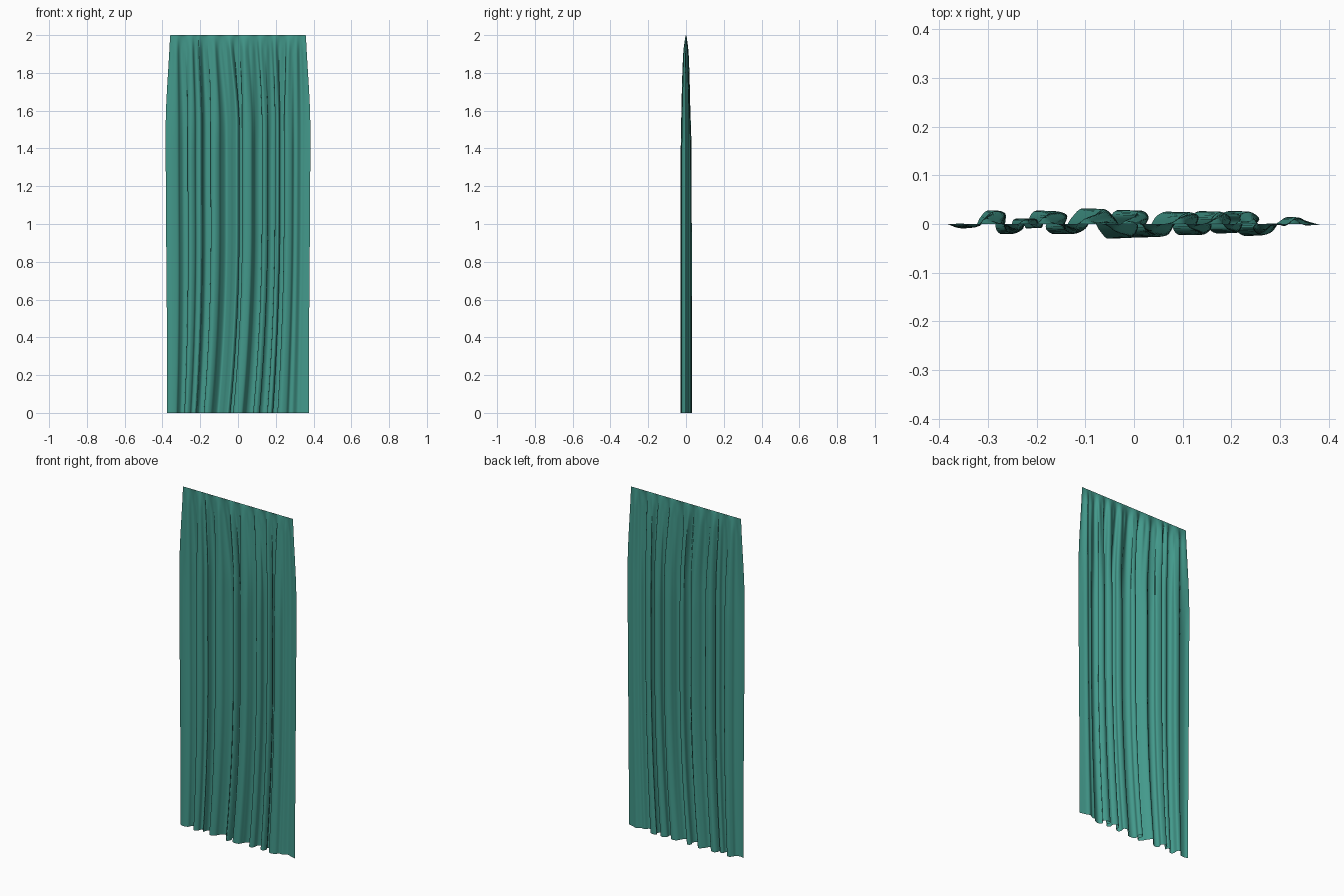
import bpy
import bmesh
import math
from mathutils import Vector

HEIGHT = 2.0
ROWS = 64
STEPS = 7          # samples between neighbouring fold points
TOP_HALF = 0.357   # half width of the gathered top edge

# Fold line of the hanging cloth seen from above, in thousandths
FOLDS = [(-383, 0), (-360, -8), (-325, -4), (-312, 12), (-295, 25), (-274, 20),
         (-274, -8), (-260, -19), (-240, -10), (-232, 8), (-212, 9), (-203, -8),
         (-193, 16), (-178, 25), (-152, 17), (-158, -8), (-139, -19), (-116, -10),
         (-102, 10), (-78, 29), (-56, 12), (-40, -12), (-22, -27), (-8, -8),
         (-14, 16), (0, 26), (14, 14), (6, -10), (22, -24), (52, -22), (66, -4),
         (78, 14), (98, 23), (118, 15), (112, -8), (126, -21), (144, -10),
         (146, 12), (165, 24), (186, 12), (184, -10), (202, -17), (212, 2),
         (206, 18), (228, 24), (248, 10), (234, -8), (250, -22), (275, -16),
         (290, 0), (308, 0), (330, 13), (352, 6), (383, -2)]


def smoothstep(low, high, value):
    t = min(max((value - low) / (high - low), 0.0), 1.0)
    return t * t * (3 - 2 * t)


def smooth_path(points, steps):
    """Catmull-Rom curve through the points."""
    pts = [Vector(p) / 1000 for p in points]
    pts = [pts[0]] + pts + [pts[-1]]
    path = []
    for a, b, c, d in zip(pts, pts[1:], pts[2:], pts[3:]):
        for i in range(steps):
            t = i / steps
            path.append(0.5 * (2 * b + (c - a) * t
                               + (2 * a - 5 * b + 4 * c - d) * t ** 2
                               + (3 * b - a - 3 * c + d) * t ** 3))
    path.append(pts[-1])
    return path


def length_fractions(path):
    """Share of the cloth's length reached at each sample."""
    total = [0.0]
    for a, b in zip(path, path[1:]):
        total.append(total[-1] + (b - a).length)
    return [t / total[-1] for t in total]


def cloth_point(fold, share, z):
    """Gathered flat at the top, folded below, drifting sideways at the hem."""
    drop = HEIGHT - z
    spread = smoothstep(-0.12, 0.5, drop) if drop > 0 else 0.0
    depth = math.sqrt(min(drop / 0.6, 1.0)) * (1 + 0.1 * (1 - z / HEIGHT))
    gathered = TOP_HALF * (2 * share - 1)
    hung = fold.x * (1 - 0.022 * smoothstep(0.5, 2.0, drop))
    middle = 1 - (fold.x / 0.383) ** 2
    drift = 0.016 * middle * (1 - 3 * max(1 - z, 0) ** 2)
    x = gathered + (hung + drift - gathered) * spread
    # Fine pleats under the top edge fade into the large folds
    pleat = 0.004 * math.sin(share * 36 * math.pi)
    pleat *= smoothstep(0, 0.1, drop) * (1 - smoothstep(0.1, 0.7, drop))
    return Vector((x, fold.y * depth + pleat, z))


# Curtain sheet, with rows packed closer near the top
path = smooth_path(FOLDS, STEPS)
shares = length_fractions(path)
bm = bmesh.new()
rows = []
for r in range(ROWS + 1):
    z = HEIGHT * (1 - (r / ROWS) ** 1.7)
    rows.append([bm.verts.new(cloth_point(p, s, z)) for p, s in zip(path, shares)])
for upper, lower in zip(rows, rows[1:]):
    for i in range(len(path) - 1):
        bm.faces.new((upper[i], lower[i], lower[i + 1], upper[i + 1]))

cube = bpy.data.objects.get("Cube")
if cube:
    bpy.data.objects.remove(cube, do_unlink=True)

mesh = bpy.data.meshes.new("curtain")
bm.to_mesh(mesh)
bm.free()
curtain = bpy.data.objects.new("curtain", mesh)
bpy.context.collection.objects.link(curtain)

# Teal fabric
fabric = bpy.data.materials.new("teal_fabric")
fabric.use_nodes = True
teal = (0.056, 0.32, 0.26, 1)
fabric.diffuse_color = teal
fabric.node_tree.nodes["Principled BSDF"].inputs["Base Color"].default_value = teal
mesh.materials.append(fabric)
mesh.shade_smooth()
